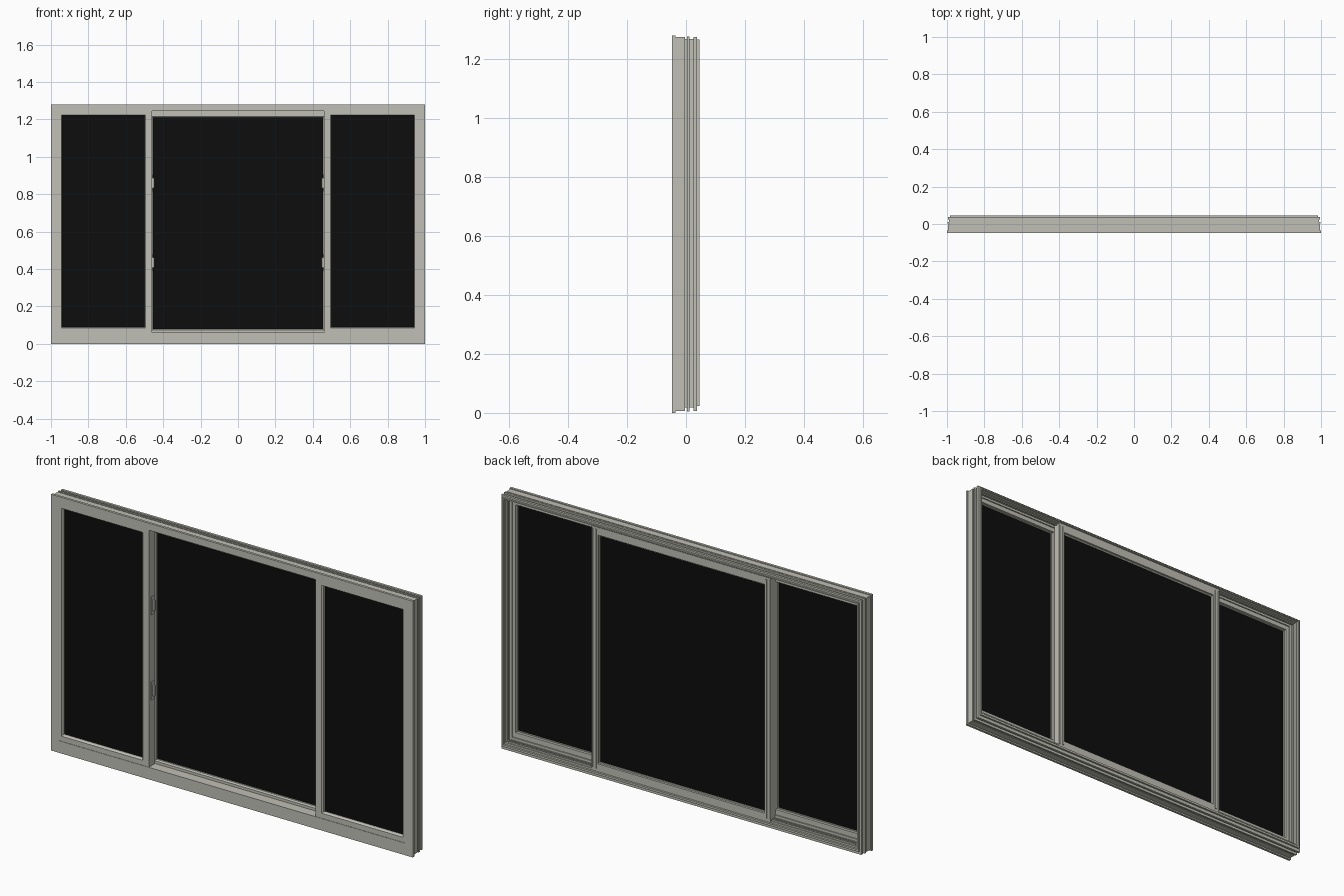
import bpy
import bmesh

cube = bpy.data.objects.get("Cube")
if cube:
    bpy.data.objects.remove(cube, do_unlink=True)


def material(name, color, rough):
    m = bpy.data.materials.new(name)
    m.use_nodes = True
    m.diffuse_color = color
    bsdf = m.node_tree.nodes["Principled BSDF"]
    bsdf.inputs["Base Color"].default_value = color
    bsdf.inputs["Roughness"].default_value = rough
    return m


PAINT = material("warm grey paint", (0.53, 0.53, 0.47, 1), 0.6)
GLASS = material("black glass", (0.004, 0.004, 0.004, 1), 0.4)


def finish(bm, name, mat):
    bmesh.ops.recalc_face_normals(bm, faces=bm.faces)
    mesh = bpy.data.meshes.new(name)
    bm.to_mesh(mesh)
    bm.free()
    mesh.materials.append(mat)
    obj = bpy.data.objects.new(name, mesh)
    bpy.context.collection.objects.link(obj)
    return obj


def box(name, x, y, z, mat):
    """Box spanning the given (low, high) ranges."""
    bm = bmesh.new()
    bmesh.ops.create_cube(bm, size=1)
    for v in bm.verts:
        for i, (a, b) in enumerate((x, y, z)):
            v.co[i] = (a + b) / 2 + v.co[i] * (b - a)
    return finish(bm, name, mat)


def ring(name, rect, widths, profile):
    """Mitred frame: profile of (share of member width, y) swept round rect."""
    x0, x1, z0, z1 = rect
    left, right, bottom, top = widths
    bm = bmesh.new()
    loops = []
    for t, y in profile:
        xa, xb = x0 + left * t, x1 - right * t
        za, zb = z0 + bottom * t, z1 - top * t
        loops.append([bm.verts.new(p) for p in
                      ((xa, y, za), (xb, y, za), (xb, y, zb), (xa, y, zb))])
    for i, a in enumerate(loops):
        b = loops[(i + 1) % len(loops)]
        for k in range(4):
            n = (k + 1) % 4
            bm.faces.new((a[k], a[n], b[n], b[k]))
    return finish(bm, name, PAINT)


def pane(name, rect, widths, y):
    x0, x1, z0, z1 = rect
    l, r, b, t = (w - 0.003 for w in widths)
    box(name, (x0 + l, x1 - r), (y - 0.004, y + 0.004), (z0 + b, z1 - t), GLASS)


# Outer frame: front flange, grooved outside, stepped tracks inside
frame_profile = [
    (0, -.048), (0, -.036), (.12, -.036), (.12, -.003), (.3, -.003), (.3, .003),
    (.08, .003), (.08, .012), (.3, .012), (.3, .025), (.12, .025), (.12, .037),
    (.38, .037), (.38, .046), (.55, .046), (.55, .036), (.7, .036), (.7, .022),
    (.85, .022), (.85, .018), (.7, .018), (.7, .004), (1, .004), (1, -.048)]
ring("outer_frame", (-1, 1, 0, 1.28), (.04, .04, .06, .035), frame_profile)

# Fixed side sashes with a stepped glazing bead
sash = [(0, 0), (0, 1), (.85, 1), (.85, .7), (1, .7), (1, .15), (.85, 0)]
side_profile = [(t, -.046 + .044 * d) for t, d in sash]
for side, s in (("left", 1), ("right", -1)):
    rect = (.46, .96, .06, 1.245) if s > 0 else (-.96, -.46, .06, 1.245)
    widths = (.04, .02, .03, .025) if s > 0 else (.02, .04, .03, .025)
    ring(side + "_sash", rect, widths, side_profile)
    pane(side + "_glass", rect, widths, -.024)

# Centre sash set toward the back
rect, widths = (-.495, .495, .035, 1.255), (.04, .04, .045, .045)
ring("centre_sash", rect, widths, [(t, .002 + .036 * d) for t, d in sash])
pane("centre_glass", rect, widths, .02)

for side, s in (("left", 1), ("right", -1)):
    # Interlocking ribs on the meeting stiles
    for i, x in enumerate((.468, .488)):
        box(f"{side}_stile_rib_{i}", sorted((s * x, s * (x + .006))),
            (.036, .042), (.05, 1.245), PAINT)
    # Two latches on each stile beside the centre opening
    for level, z in (("lower", .435), ("upper", .86)):
        box(f"{side}_{level}_latch_plate", sorted((s * .461, s * .456)),
            (-.03, -.006), (z - .045, z + .045), PAINT)
        grip = box(f"{side}_{level}_latch_grip", sorted((s * .457, s * .447)),
                   (-.024, -.012), (z - .028, z + .028), PAINT)
        bevel = grip.modifiers.new("rounded", "BEVEL")
        bevel.width = .003
        bevel.segments = 2

# Sill tracks seen behind the side panes
for i, y in enumerate((.008, .028)):
    box(f"sill_track_{i}", (-.96, .96), (y, y + .003), (.035, .05), PAINT)
